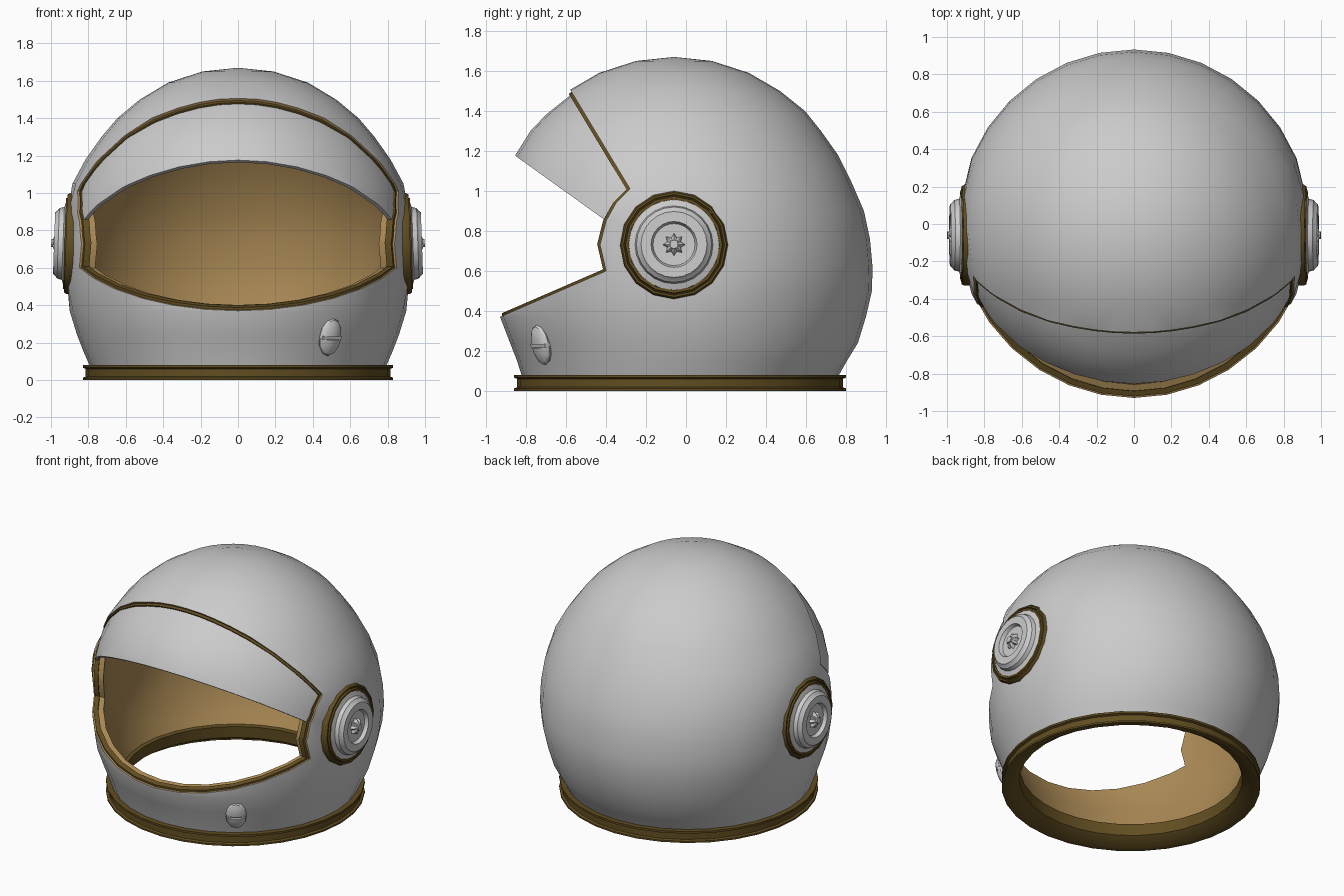
import bpy, bmesh
from math import sin, cos, pi, radians
from mathutils import Matrix, Vector

if "Cube" in bpy.data.objects:
    bpy.data.objects.remove(bpy.data.objects["Cube"])


def material(name, rgb):
    m = bpy.data.materials.new(name)
    m.diffuse_color = (*rgb, 1)
    m.use_nodes = True
    m.node_tree.nodes["Principled BSDF"].inputs["Base Color"].default_value = m.diffuse_color
    return m


GREY = material("grey_shell", (0.8, 0.8, 0.8))
TAN = material("tan_lining", (0.40, 0.25, 0.09))
BROWN = material("brown_trim", (0.12, 0.075, 0.015))


def make(name, bm, mats=(), matrix=None):
    if matrix:
        bm.transform(matrix)
    bmesh.ops.recalc_face_normals(bm, faces=bm.faces)
    me = bpy.data.meshes.new(name)
    bm.to_mesh(me)
    bm.free()
    for m in mats:
        me.materials.append(m)
    ob = bpy.data.objects.new(name, me)
    bpy.context.collection.objects.link(ob)
    return ob


def select(ob):
    bpy.ops.object.select_all(action='DESELECT')
    ob.select_set(True)
    bpy.context.view_layer.objects.active = ob


def smooth(ob, angle=32):
    select(ob)
    bpy.ops.object.shade_smooth_by_angle(angle=radians(angle))


# Stack of elliptical rings (z, rx, ry, centre y); lobe shrinks every other vertex, flat limits |x|
def loft(name, rows, seg, mats=(), matrix=None, lobe=1, closed=False, flat=9):
    bm = bmesh.new()
    rings = []
    for z, rx, ry, cy in rows:
        ring = []
        for j in range(seg):
            a = 2 * pi * j / seg
            k = lobe if j % 2 else 1
            x = max(-flat, min(flat, rx * k * cos(a)))
            ring.append(bm.verts.new((x, cy + ry * k * sin(a), z)))
        rings.append(ring)
    pairs = list(zip(rings, rings[1:])) + ([(rings[-1], rings[0])] if closed else [])
    for lo, hi in pairs:
        for j in range(seg):
            n = (j + 1) % seg
            bm.faces.new((lo[j], lo[n], hi[n], hi[j]))
    bmesh.ops.remove_doubles(bm, verts=bm.verts, dist=1e-5)
    return make(name, bm, mats, matrix)


def lathe(name, profile, seg, mats=(), matrix=None, cy=0, **kw):
    return loft(name, [(z, r, r, cy) for r, z in profile], seg, mats, matrix, **kw)


# Side-view outline (y, z) extruded across x, used as a cutter
def prism(name, outline, mat):
    bm = bmesh.new()
    f = bm.faces.new([bm.verts.new((-1.2, y, z)) for y, z in outline])
    ext = bmesh.ops.extrude_face_region(bm, geom=[f])
    bmesh.ops.translate(bm, vec=(2.4, 0, 0),
                        verts=[v for v in ext['geom'] if isinstance(v, bmesh.types.BMVert)])
    ob = make(name, bm, [mat])
    ob.hide_render = True
    return ob


def thicken_and_cut(ob, thickness, cutter, operation):
    s = ob.modifiers.new("thickness", 'SOLIDIFY')
    s.thickness, s.offset = thickness, -1
    s.material_offset, s.material_offset_rim = 1, 2
    b = ob.modifiers.new("cut", 'BOOLEAN')
    b.object, b.operation, b.solver = cutter, operation, 'EXACT'
    b.material_mode = 'TRANSFER'
    select(ob)
    for m in (s.name, b.name):
        bpy.ops.object.modifier_apply(modifier=m)
    bpy.data.objects.remove(cutter)
    smooth(ob)


# Helmet shell, flattened at the ears, with the face opening
dome = [(.07, .79, .79, -.03), (.15, .825, .825, -.02), (.24, .86, .87, -.01),
        (.37, .90, .915, -.015), (.50, .925, .935, -.005), (.62, .94, .938, -.005),
        (.76, .94, .935, -.015), (.90, .925, .92, -.03), (1.05, .885, .87, -.045),
        (1.18, .815, .815, -.055), (1.30, .73, .735, -.06), (1.40, .645, .655, -.06),
        (1.50, .525, .53, -.06), (1.59, .375, .375, -.06), (1.65, .19, .19, -.06),
        (1.67, 0, 0, -.06)]


def inset(d):
    return [(z - d * (z > 1.3), max(rx - d, 0), max(ry - d, 0), cy) for z, rx, ry, cy in dome]


edge = [(-.69, 1.69), (-.28, 1.01), (-.35, .94), (-.40, .85), (-.43, .73), (-.40, .60), (-1.3, .21)]
shell = loft("helmet_shell", dome, 32, [GREY, TAN, TAN], flat=.912)
opening = prism("opening_cutter", edge + [(-1.3, 1.69)], TAN)
thicken_and_cut(shell, .075, opening, 'DIFFERENCE')


# Brown bead running around the edge of the opening
def scaled(k):
    return [(-1 + (y + 1) * k, .9 + (z - .9) * k) for y, z in edge]


trim = loft("opening_trim", inset(.01), 32, [BROWN, BROWN, BROWN], flat=.902)
strip = prism("trim_cutter", scaled(1.01) + scaled(.975)[::-1], BROWN)
thicken_and_cut(trim, .03, strip, 'INTERSECT')

# Raised visor tucked just inside the upper part of the opening
visor = loft("visor", inset(.017), 32, [GREY, TAN, GREY], flat=.895)
band = prism("visor_cutter", [(-.66, 1.70), (-.25, 1.02), (-.40, .85), (-1.3, 1.496), (-1.3, 1.70)], GREY)
thicken_and_cut(visor, .02, band, 'INTERSECT')

# Neck ring with a sloping inner collar
neck = lathe("neck_ring", [(.83, 0), (.83, .012), (.815, .018), (.815, .06), (.83, .066), (.83, .08),
                           (.775, .08), (.745, .135), (.71, .13), (.715, .05), (.79, 0)],
             32, [BROWN], cy=-.03, closed=True)
smooth(neck, 50)

# Ear caps on both sides: brown bezel, grey dished disc, lobed knob
for side, s in (("right", 1), ("left", -1)):
    # Slight upward tilt, lowered so the cap stays at its centre height
    place = Matrix.Translation((0, -.06, .698)) @ Matrix.Rotation(s * radians(88), 4, 'Y')
    bezel = lathe(side + "_ear_bezel", [(.27, .875), (.27, .908), (.262, .922), (.252, .922), (.25, .914),
                                        (.246, .914), (.242, .928), (.228, .928), (.224, .90)],
                  16, [BROWN], place)
    disc = lathe(side + "_ear_disc", [(.232, .91), (.226, .926), (.195, .936), (.188, .962), (.172, .974),
                                      (.165, .984), (.115, .984), (.105, .96), (0, .955)],
                 24, (), place)
    knob = lathe(side + "_ear_knob", [(.06, .95), (.047, .978), (.025, .99), (0, .99)],
                 16, (), place, lobe=.65)
    hub = lathe(side + "_ear_hub", [(.022, .95), (.022, .999), (0, .999)], 10, (), place)
    for part in (bezel, disc, hub):
        smooth(part)

# Small slotted valve on the lower front right: two half domes with a bar between
out = Vector((.57, -.82, -.25)).normalized()
seat = Matrix.Translation((.493, -.725, .23)) @ out.to_track_quat('Z', 'Y').to_matrix().to_4x4()
for name, sign in (("upper", 1), ("lower", -1)):
    bm = bmesh.new()
    bmesh.ops.create_uvsphere(bm, u_segments=12, v_segments=8, radius=1)
    bmesh.ops.scale(bm, vec=(.068, .105, .035), verts=bm.verts)
    bmesh.ops.bisect_plane(bm, geom=bm.verts[:] + bm.edges[:] + bm.faces[:],
                           plane_co=(0, sign * .008, 0), plane_no=(0, sign, 0), clear_inner=True)
    bmesh.ops.holes_fill(bm, edges=[e for e in bm.edges if e.is_boundary])
    smooth(make("valve_" + name + "_half", bm, (), seat))
bm = bmesh.new()
bmesh.ops.create_cube(bm, size=1)
bmesh.ops.scale(bm, vec=(.125, .018, .04), verts=bm.verts)
make("valve_bar", bm, (), seat)
